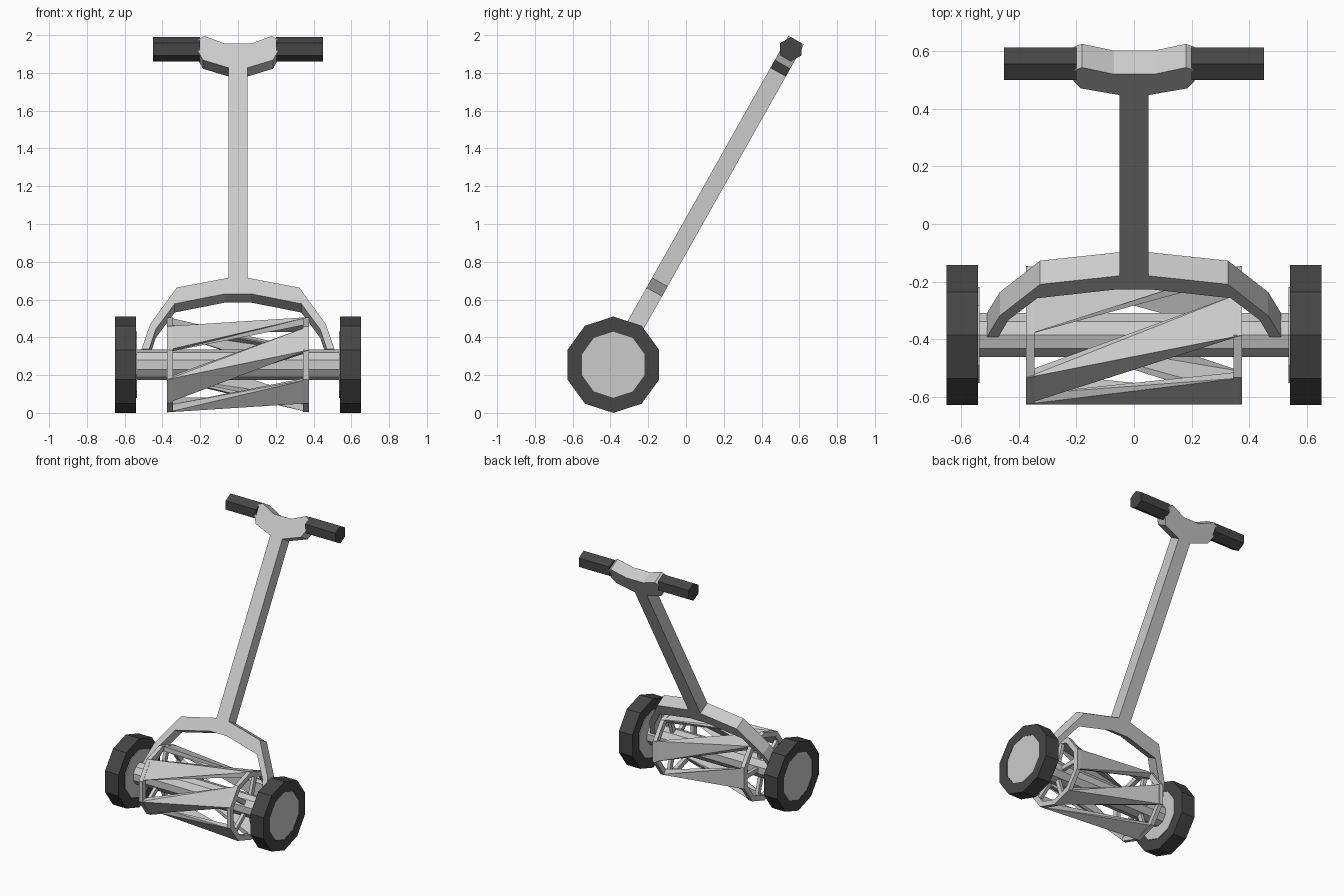
import bpy, math
from mathutils import Vector

if "Cube" in bpy.data.objects:
    bpy.data.objects.remove(bpy.data.objects["Cube"])

CY, CZ = -0.385, 0.255           # wheel axis
TILT = math.radians(29.4)        # handle lean from vertical

dark = bpy.data.materials.new("dark_rubber")
dark.diffuse_color = (0.06, 0.06, 0.06, 1)
dark.use_nodes = True
dark.node_tree.nodes["Principled BSDF"].inputs["Base Color"].default_value = dark.diffuse_color


def make(name, verts, faces, mat=None):
    me = bpy.data.meshes.new(name)
    me.from_pydata(verts, [], faces)
    ob = bpy.data.objects.new(name, me)
    bpy.context.collection.objects.link(ob)
    if mat:
        me.materials.append(mat)
    bpy.context.view_layer.objects.active = ob
    bpy.ops.object.select_all(action='DESELECT')
    ob.select_set(True)
    bpy.ops.object.mode_set(mode='EDIT')
    bpy.ops.mesh.select_all(action='SELECT')
    bpy.ops.mesh.normals_make_consistent(inside=False)
    bpy.ops.object.mode_set(mode='OBJECT')
    return ob


def polar(x, r, deg, cy=CY, cz=CZ):
    # angle measured from straight up, turning towards the front
    a = math.radians(deg)
    return Vector((x, cy - r * math.sin(a), cz + r * math.cos(a)))


def prism(name, x0, x1, r, n, mat=None, cy=CY, cz=CZ):
    v = [polar(x, r, 360 * i / n, cy, cz) for x in (x0, x1) for i in range(n)]
    f = [(i, (i + 1) % n, n + (i + 1) % n, n + i) for i in range(n)]
    f += [tuple(range(n)), tuple(range(n, 2 * n))]
    return make(name, v, f, mat)


def ring(name, x0, x1, r, rin, n, mat=None):
    prof = [(x0, r), (x1, r), (x1, rin), (x0, rin)]
    v = [polar(x, q, 360 * i / n) for i in range(n) for x, q in prof]
    f = [(4 * i + j, 4 * i + (j + 1) % 4,
          4 * ((i + 1) % n) + (j + 1) % 4, 4 * ((i + 1) % n) + j)
         for i in range(n) for j in range(4)]
    return make(name, v, f, mat)


def handle_point(u, v, n):
    # point in the leaning plane of the handle
    return Vector((u, CY + v * math.sin(TILT) + n * math.cos(TILT),
                   CZ + v * math.cos(TILT) - n * math.sin(TILT)))


def handle_strip(name, upper, lower, t=0.047):
    # thick symmetric band between an upper and a lower outline
    def full(p):
        return [(-u, v) for u, v in reversed(p)] + list(p)
    up, lo = full(upper), full(lower)
    k = len(up)
    v = [handle_point(u, w, n) for (a, b) in zip(up, lo)
         for (u, w), n in ((a, -t), (a, t), (b, t), (b, -t))]
    f = [(4 * i + j, 4 * i + (j + 1) % 4, 4 * i + 4 + (j + 1) % 4, 4 * i + 4 + j)
         for i in range(k - 1) for j in range(4)]
    f += [(0, 1, 2, 3), tuple(4 * (k - 1) + j for j in range(4))]
    return make(name, v, f)


# axle
prism("axle", -0.54, 0.54, 0.08, 10)

for s, side in ((-1, "left"), (1, "right")):
    # wheels
    ring("tyre_" + side, s * 0.54, s * 0.65, 0.255, 0.175, 10, dark)
    prism("hub_" + side, s * 0.535, s * 0.648, 0.175, 10)
    # reel end ring and spokes
    ring("reel_ring_" + side, s * 0.345, s * 0.375, 0.25, 0.212, 10)
    for k in range(5):
        a = 54 + 72 * k
        t = Vector(polar(0, 1, a + 90, 0, 0)) * 0.016
        v = [polar(x, r, a) + t * q for x in (s * 0.348, s * 0.372)
             for r, q in ((0.06, -1), (0.06, 1), (0.222, 1), (0.222, -1))]
        make("reel_spoke_" + side, v,
             [(0, 1, 2, 3), (4, 5, 6, 7), (0, 1, 5, 4),
              (1, 2, 6, 5), (2, 3, 7, 6), (3, 0, 4, 7)])
    # grips
    prism("grip_" + side, s * 0.2, s * 0.45, 0.065, 6, dark, 0.555, 1.925)

# twisted reel blades
for k in range(5):
    a = 36 + 72 * k
    v = [polar(x, r, d) for r in (0.252, 0.215)
         for x, d in ((-0.375, a), (-0.375, a + 36), (0.375, a - 36), (0.375, a - 72))]
    make("reel_blade", v,
         [(0, 1, 2), (0, 2, 3), (4, 6, 5), (4, 7, 6), (0, 1, 5, 4),
          (2, 3, 7, 6), (1, 2, 5), (2, 6, 5), (0, 3, 4), (3, 7, 4)])

# fork, shaft and handlebar head
handle_strip("fork",
             [(0.05, 0.502), (0.325, 0.442), (0.465, 0.22), (0.51, 0.07)],
             [(0.07, 0.404), (0.335, 0.344), (0.435, 0.19), (0.47, 0.07)])
handle_strip("shaft", [(0.05, 1.79)], [(0.05, 0.48)])
handle_strip("handlebar_head",
             [(0.07, 1.925), (0.18, 1.972), (0.21, 1.95)],
             [(0.05, 1.778), (0.185, 1.825), (0.21, 1.875)])
